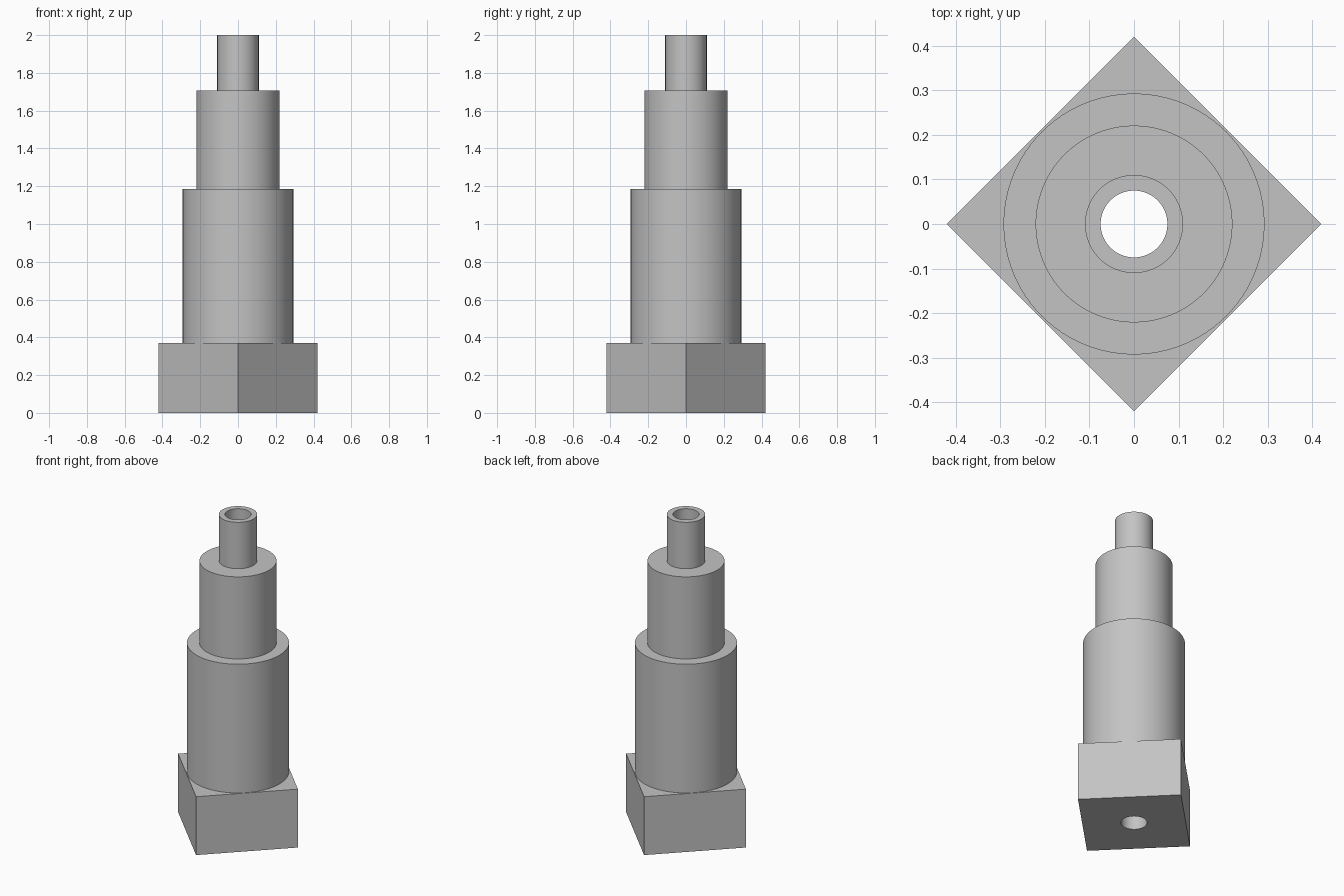
import bpy, bmesh, math

if "Cube" in bpy.data.objects:
    bpy.data.objects.remove(bpy.data.objects["Cube"])

SIDES = 96
BORE = 0.075


def square(t):
    # radius of a diamond-set square at angle t
    return 0.42 / (abs(math.cos(t)) + abs(math.sin(t)))


def round_(r):
    return lambda t: r


# Closed section: bore, square foot, three stepped barrels
section = [
    (round_(BORE), 0.0), (square, 0.0), (square, 0.37),
    (round_(0.293), 0.37), (round_(0.293), 1.186),
    (round_(0.221), 1.186), (round_(0.221), 1.706),
    (round_(0.11), 1.706), (round_(0.11), 2.0), (round_(BORE), 2.0),
]

bm = bmesh.new()
rings = []
for radius, z in section:
    ring = []
    for i in range(SIDES):
        t = 2 * math.pi * i / SIDES
        r = radius(t)
        ring.append(bm.verts.new((r * math.cos(t), r * math.sin(t), z)))
    rings.append(ring)
for k, a in enumerate(rings):
    b = rings[(k + 1) % len(rings)]
    for i in range(SIDES):
        j = (i + 1) % SIDES
        bm.faces.new((a[i], a[j], b[j], b[i]))
bmesh.ops.recalc_face_normals(bm, faces=bm.faces)

mesh = bpy.data.meshes.new("stepped_sleeve")
bm.to_mesh(mesh)
bm.free()
sleeve = bpy.data.objects.new("stepped_sleeve", mesh)
bpy.context.collection.objects.link(sleeve)

# Plain grey metal
grey = bpy.data.materials.new("grey_metal")
grey.diffuse_color = (0.55, 0.55, 0.55, 1)
grey.use_nodes = True
grey.node_tree.nodes["Principled BSDF"].inputs["Base Color"].default_value = grey.diffuse_color
mesh.materials.append(grey)

# Smooth barrels, crisp steps and corners
bpy.context.view_layer.objects.active = sleeve
sleeve.select_set(True)
bpy.ops.object.shade_smooth_by_angle(angle=math.radians(30))
